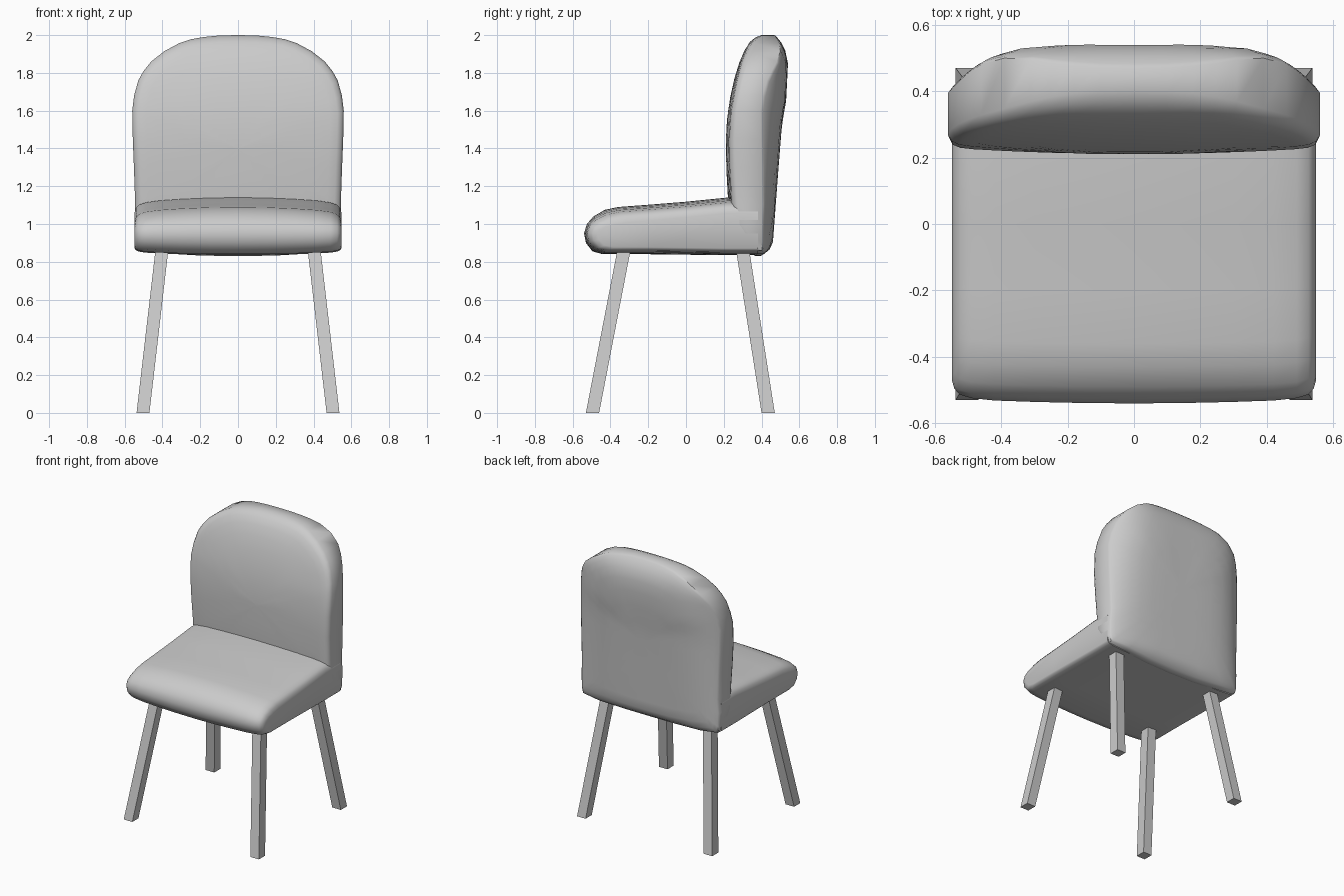
import bpy, bmesh

if "Cube" in bpy.data.objects:
    bpy.data.objects.remove(bpy.data.objects["Cube"])


def loft(name, rings, smooth=True):
    """Skin closed rings of equal length and cap both ends."""
    bm = bmesh.new()
    rows = [[bm.verts.new(p) for p in ring] for ring in rings]
    n = len(rows[0])
    for a, b in zip(rows, rows[1:]):
        for i in range(n):
            j = (i + 1) % n
            bm.faces.new((a[i], a[j], b[j], b[i]))
    bm.faces.new(rows[0])
    bm.faces.new(rows[-1])
    bmesh.ops.recalc_face_normals(bm, faces=bm.faces)
    mesh = bpy.data.meshes.new(name)
    bm.to_mesh(mesh)
    bm.free()
    ob = bpy.data.objects.new(name, mesh)
    bpy.context.collection.objects.link(ob)
    if smooth:
        bpy.ops.object.select_all(action='DESELECT')
        ob.select_set(True)
        bpy.context.view_layer.objects.active = ob
        bpy.ops.object.shade_smooth_by_angle(angle=0.9)
    return ob


def lerp_table(table, v):
    if v <= table[0][0]:
        return table[0][1]
    for (a, p), (b, q) in zip(table, table[1:]):
        if v <= b:
            return p + (q - p) * (v - a) / (b - a)
    return table[-1][1]


# Seat: side profile (y, z) lofted across x, crowned and rounded at the sides
profile = [(0.38, 0.835), (0.2, 0.835), (-0.2, 0.84), (-0.44, 0.84), (-0.495, 0.855),
           (-0.53, 0.9), (-0.54, 0.95), (-0.525, 1.0), (-0.49, 1.04), (-0.43, 1.075),
           (-0.36, 1.09), (-0.2, 1.102), (0.0, 1.118), (0.22, 1.14), (0.38, 1.14)]
half = [(0, 0), (0.15, 0), (0.3, 0), (0.42, 0), (0.49, 0.004),
        (0.525, 0.013), (0.541, 0.03), (0.548, 0.055)]
stations = [(-x, d) for x, d in reversed(half[1:])] + half


def seat_ring(x, d):
    t2 = (x / 0.55) ** 2
    ring = []
    for y, z in profile:
        f = max(-1, min(1, (z - 0.96) / 0.12))
        z -= f * ((0.028 * t2 + d) if f > 0 else (0.015 * t2 + 0.4 * d))
        if y < 0:
            y += -y / 0.54 * (0.015 * t2 + d)
        ring.append((x, y, z))
    return ring


loft("seat", [seat_ring(x, d) for x, d in stations])

# Backrest: arched outline (x, z), nested rings following the front and back curves
right = [(0, 2.0), (0.1, 1.998), (0.18, 1.99), (0.25, 1.978), (0.31, 1.958), (0.39, 1.915),
         (0.46, 1.86), (0.5, 1.81), (0.528, 1.76), (0.55, 1.68), (0.56, 1.6), (0.557, 1.45),
         (0.551, 1.3), (0.544, 1.1), (0.549, 1.0), (0.547, 0.9), (0.535, 0.86),
         (0.4, 0.845), (0.2, 0.833), (0, 0.83)]
outline = right + [(-x, z) for x, z in reversed(right[1:-1])]
front_curve = [(0.83, 0.34), (1.0, 0.235), (1.14, 0.222), (1.3, 0.213), (1.45, 0.21),
               (1.6, 0.22), (1.75, 0.25), (1.85, 0.28), (1.92, 0.31), (1.97, 0.34), (2.0, 0.37)]
back_curve = [(0.83, 0.40), (0.86, 0.44), (0.9, 0.46), (1.1, 0.475), (1.3, 0.49), (1.55, 0.51),
              (1.65, 0.53), (1.85, 0.54), (1.92, 0.525), (1.96, 0.505), (2.0, 0.475)]


def back_ring(s, off, front):
    ring = []
    for x, z in outline:
        x, z = x * s, 1.4 + (z - 1.4) * s
        t = abs(x) / 0.56
        if front:
            y = lerp_table(front_curve, z) + 0.02 * t * t + off
        else:
            y = 0.40 + (lerp_table(back_curve, z) - 0.40) * (1 - t ** 5) - off
        ring.append((x, y, z))
    return ring


steps = [(0.03, 0), (0.25, 0), (0.45, 0), (0.62, 0), (0.76, 0), (0.87, 0),
         (0.94, 0.002), (0.98, 0.01), (1.0, 0.03)]
rings = [back_ring(s, o, True) for s, o in steps]
rings += [back_ring(s, o * 0.2, False) for s, o in reversed(steps)]
loft("backrest", rings)

# Four splayed square legs, cut level at the floor
for part, y0, y1 in (("front", -0.495, -0.325), ("back", 0.435, 0.297)):
    for side, sx in (("left", -1), ("right", 1)):
        leg = []
        for x, y, z in ((0.503, y0, 0), (0.401, y1, 0.88)):
            leg.append([(sx * x + a * 0.034, y + b * 0.035, z)
                        for a, b in ((-1, -1), (1, -1), (1, 1), (-1, 1))])
        loft(f"{part}_{side}_leg", leg, smooth=False)
